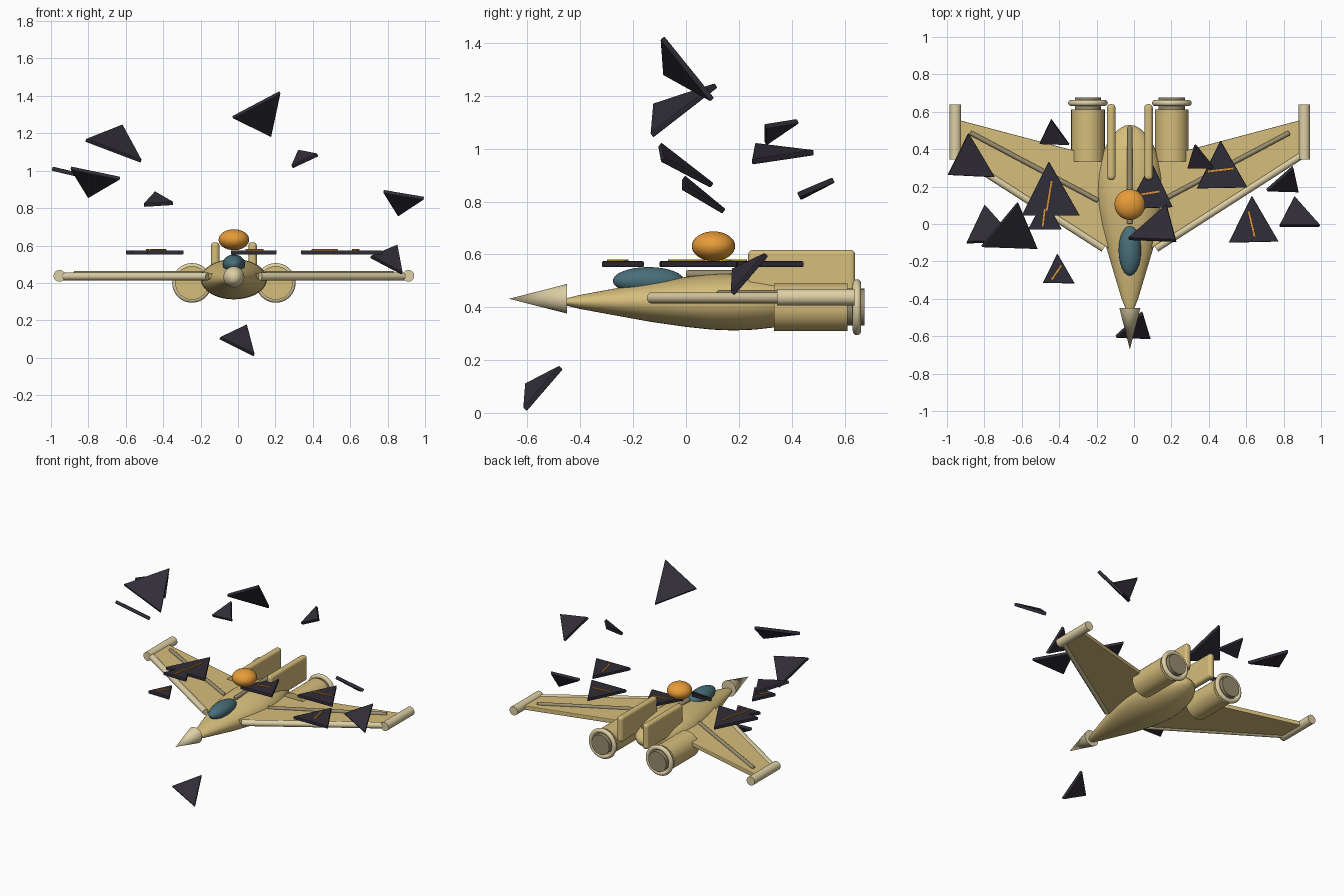
import bpy, bmesh, math
from mathutils import Vector

if "Cube" in bpy.data.objects:
    bpy.data.objects.remove(bpy.data.objects["Cube"])

CX = -0.022  # centre line of the aircraft


def material(name, rgb):
    m = bpy.data.materials.new(name)
    m.diffuse_color = (*rgb, 1)
    m.use_nodes = True
    m.node_tree.nodes["Principled BSDF"].inputs["Base Color"].default_value = m.diffuse_color
    return m


TAN = material("tan", (0.67, 0.51, 0.20))
CREAM = material("cream", (0.73, 0.63, 0.38))
GREY = material("grey_tan", (0.32, 0.27, 0.16))
DARK = material("dark", (0.030, 0.026, 0.038))
ORANGE = material("orange", (0.80, 0.33, 0.04))
TEAL = material("teal", (0.065, 0.156, 0.188))


def finish(ob, name, mat, bevel=0, segments=2):
    ob.name = name
    ob.data.materials.append(mat)
    if bevel:
        b = ob.modifiers.new("bevel", 'BEVEL')
        b.width, b.segments = bevel, segments
    return ob


def smooth(ob):
    bpy.ops.object.select_all(action='DESELECT')
    ob.select_set(True)
    bpy.context.view_layer.objects.active = ob
    bpy.ops.object.shade_smooth_by_angle(angle=math.radians(40))


def mesh_object(bm, name, mat, bevel=0, segments=2):
    bmesh.ops.recalc_face_normals(bm, faces=bm.faces)
    me = bpy.data.meshes.new(name)
    bm.to_mesh(me)
    bm.free()
    ob = bpy.data.objects.new(name, me)
    bpy.context.collection.objects.link(ob)
    return finish(ob, name, mat, bevel, segments)


def rod(name, a, b, r, mat, r2=None, bevel=0):
    """Cylinder or cone from a to b."""
    a, b = Vector(a), Vector(b)
    bpy.ops.mesh.primitive_cone_add(vertices=32, radius1=r, radius2=r if r2 is None else r2,
                                    depth=(b - a).length, location=(a + b) / 2,
                                    rotation=(b - a).to_track_quat('Z', 'Y').to_euler())
    ob = finish(bpy.context.object, name, mat, bevel)
    smooth(ob)
    return ob


def ball(name, loc, scale, mat):
    bpy.ops.mesh.primitive_uv_sphere_add(segments=32, ring_count=16, radius=1, location=loc)
    ob = finish(bpy.context.object, name, mat)
    ob.scale = scale
    smooth(ob)


def plate(name, points, thick, mat, bevel):
    """Flat polygon thickened equally to both sides."""
    pts = [Vector(p) for p in points]
    n = (pts[1] - pts[0]).cross(pts[2] - pts[0]).normalized() * thick / 2
    bm = bmesh.new()
    lo = [bm.verts.new(p - n) for p in pts]
    hi = [bm.verts.new(p + n) for p in pts]
    bm.faces.new(lo)
    bm.faces.new(hi)
    for i in range(len(pts)):
        j = (i + 1) % len(pts)
        bm.faces.new((lo[i], lo[j], hi[j], hi[i]))
    return mesh_object(bm, name, mat, bevel)


def box(name, loc, size, mat, bevel, angle=0):
    bm = bmesh.new()
    bmesh.ops.create_cube(bm, size=1)
    bmesh.ops.scale(bm, vec=size, verts=bm.verts)
    ob = mesh_object(bm, name, mat, bevel, 3)
    ob.location = loc
    ob.rotation_euler.z = angle
    return ob


# Fuselage: flattened revolved body
profile = [(-.46, .02), (-.4, .044), (-.27, .083), (-.136, .123), (0, .155), (.1, .172), (.18, .177),
           (.26, .172), (.34, .157), (.41, .132), (.465, .1), (.505, .062), (.525, .03)]
SIDES = 40
bm = bmesh.new()
rings = []
for y, r in profile:
    rings.append([bm.verts.new((CX + r * math.cos(t * math.tau / SIDES), y,
                                0.42 + 0.61 * r * math.sin(t * math.tau / SIDES))) for t in range(SIDES)])
for p, q in zip(rings, rings[1:]):
    for i in range(SIDES):
        j = (i + 1) % SIDES
        bm.faces.new((p[i], p[j], q[j], q[i]))
bm.faces.new(rings[0])
tail = bm.verts.new((CX, .53, .42))
for i in range(SIDES):
    bm.faces.new((rings[-1][i], rings[-1][(i + 1) % SIDES], tail))
smooth(mesh_object(bm, "fuselage", TAN))

# Nose, canopy, spine and the orange orb above
rod("nose_cone", (CX, -.45, .432), (CX, -.67, .432), .056, CREAM, r2=0)
ball("canopy", (CX, -.142, .5), (.06, .135, .052), TEAL)
rod("spine", (CX, 0, .525), (CX, .52, .525), .015, GREY, bevel=.006)
ball("orb", (CX, .104, .631), (.082, .082, .056), ORANGE)

# Mirrored wings, pods, engines and fins
for side, s in (("left", -1), ("right", 1)):
    def P(x, y, z):
        return (CX + s * x, y, z)
    plate(side + "_wing", [P(.1, -.14, .435), P(.93, .39, .435), P(.93, .56, .435), P(.1, .34, .435)],
          .03, TAN, .005)
    rod(side + "_leading_edge", P(.14, -.13, .435), P(.92, .37, .435), .021, CREAM)
    rod(side + "_wing_spar", P(.17, .125, .452), P(.853, .488, .452), .013, GREY, bevel=.005)
    rod(side + "_tip_pod", P(.933, .345, .438), P(.933, .638, .438), .031, CREAM)
    rod(side + "_engine", P(.224, .333, .4), P(.224, .612, .4), .09, TAN)
    rod(side + "_exhaust", P(.224, .6, .4), P(.224, .675, .4), .07, GREY)
    bpy.ops.mesh.primitive_torus_add(location=P(.224, .647, .4), rotation=(math.pi / 2, 0, 0),
                                     major_radius=.09, minor_radius=.016,
                                     major_segments=40, minor_segments=12)
    smooth(finish(bpy.context.object, side + "_exhaust_ring", CREAM))
    box(side + "_fin", P(.1, .438, .528), (.045, .405, .178), TAN, .018)

# Level shards with glowing strips: three corners, then strip ends
level = [
    [(-.455, .335), (-.29, .045), (-.6, .045), (-.44, .23), (-.467, .07)],
    [(-.477, .14), (-.386, -.03), (-.567, -.03), (-.477, .08), (-.488, -.013)],
    [(-.41, -.157), (-.317, -.318), (-.487, -.315), (-.387, -.22), (-.44, -.297)],
    [(.463, .447), (.607, .195), (.335, .19), (.394, .28), (.533, .297)],
    [(.63, .152), (.773, -.094), (.506, -.1), (.613, .067), (.645, -.067)],
    [(.095, .33), (.207, .09), (-.04, .08), (.04, .158), (.137, .174)],
]
for k, (a, b, c, p, q) in enumerate(level, 1):
    plate(f"level_shard_{k}", [(*v, .563) for v in (a, b, c)], .022, DARK, .004)
    d = Vector(q) - Vector(p)
    m = (Vector(p) + Vector(q)) / 2
    box(f"shard_strip_{k}", (m.x, m.y, .576), (d.length, .01, .008), ORANGE, .001, math.atan2(d.y, d.x))

# Tilted shards drifting around the craft
tilted = [
    [(-.03, -.08, 1.285), (.225, -.09, 1.42), (.175, .1, 1.185)],
    [(-.815, -.12, 1.163), (-.62, .115, 1.24), (-.517, -.13, 1.05)],
    [(-.895, -.1, 1.015), (-.63, -.09, .96), (-.8, .1, .86)],
    [(-.995, .262, 1.012), (-.885, .485, .985), (-.745, .25, .95)],
    [(.777, -.01, .89), (.857, .145, .762), (.995, -.01, .853)],
    [(.288, .3, 1.02), (.325, .425, 1.105), (.427, .3, 1.085)],
    [(-.505, .43, .815), (-.443, .56, .882), (-.345, .425, .825)],
    [(.708, .18, .54), (.85, .305, .6), (.878, .175, .45)],
    [(-.098, -.603, .105), (.045, -.472, .173), (.087, -.61, .013)],
]
for k, pts in enumerate(tilted, 1):
    plate(f"drifting_shard_{k}", pts, .022, DARK, .004)
